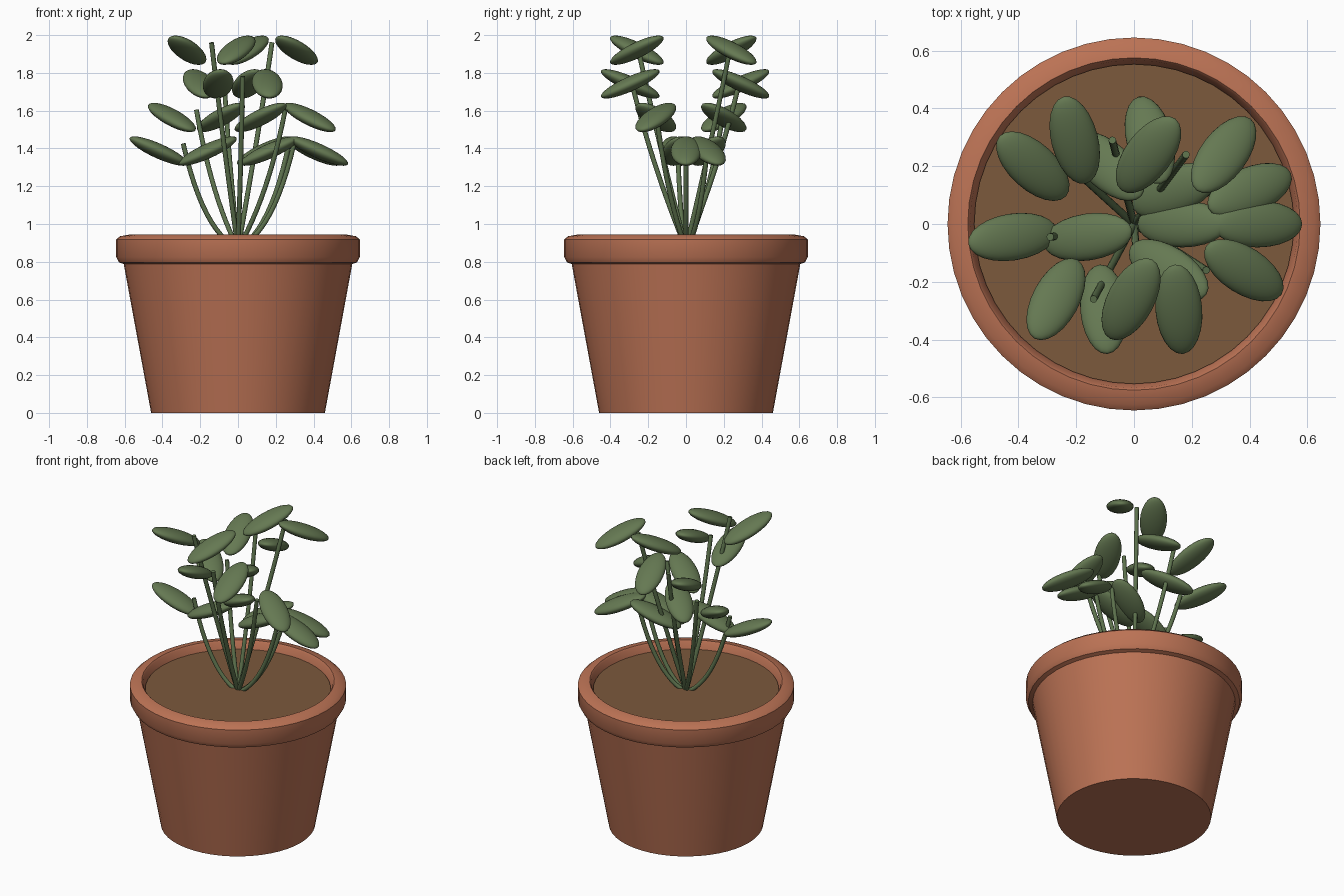
import bpy, math
from math import sin, cos, pi
from mathutils import Vector

if "Cube" in bpy.data.objects:
    bpy.data.objects.remove(bpy.data.objects["Cube"])


def material(name, color):
    m = bpy.data.materials.new(name)
    m.diffuse_color = (*color, 1)
    m.use_nodes = True
    m.node_tree.nodes["Principled BSDF"].inputs["Base Color"].default_value = m.diffuse_color
    return m


CLAY = material("terracotta", (0.50, 0.17, 0.09))
EARTH = material("earth", (0.20, 0.10, 0.045))
GREEN = material("leaf_green", (0.13, 0.19, 0.085))
STEM = material("stem_green", (0.11, 0.17, 0.075))


def lathe(name, profile, mat, sides=48):
    """Revolve an (r, z) profile about z; r = 0 makes a pole."""
    verts, faces, rings = [], [], []
    for r, z in profile:
        n = 1 if r == 0 else sides
        rings.append(range(len(verts), len(verts) + n))
        verts += [(r * cos(2 * pi * k / sides), r * sin(2 * pi * k / sides), z) for k in range(n)]
    for a, b in zip(rings, rings[1:]):
        for k in range(sides):
            j = (k + 1) % sides
            if len(a) == 1:
                faces.append((a[0], b[j], b[k]))
            elif len(b) == 1:
                faces.append((a[k], a[j], b[0]))
            else:
                faces.append((a[k], a[j], b[j], b[k]))
    return finish(name, verts, faces, mat)


def finish(name, verts, faces, mat):
    me = bpy.data.meshes.new(name)
    me.from_pydata(verts, [], faces)
    me.materials.append(mat)
    ob = bpy.data.objects.new(name, me)
    bpy.context.collection.objects.link(ob)
    smooth(ob)
    return ob


def smooth(ob, angle=40):
    bpy.ops.object.select_all(action='DESELECT')
    ob.select_set(True)
    bpy.context.view_layer.objects.active = ob
    bpy.ops.object.shade_smooth_by_angle(angle=math.radians(angle))


def stem(name, p0, p1, p2, radius=0.013, steps=12, sides=10):
    """Round tube along a quadratic curve."""
    verts, faces = [], []
    side = Vector((-p2.y, p2.x, 0)).normalized()
    for i in range(steps + 1):
        t = i / steps
        p = p0 * (1 - t) ** 2 + p1 * 2 * t * (1 - t) + p2 * t * t
        d = ((p1 - p0) * (1 - t) + (p2 - p1) * t).normalized()
        up = d.cross(side)
        for k in range(sides):
            a = 2 * pi * k / sides
            verts.append(p + (side * cos(a) + up * sin(a)) * radius)
    for i in range(steps):
        for k in range(sides):
            a, b = i * sides + k, i * sides + (k + 1) % sides
            faces.append((a, b, b + sides, a + sides))
    faces += [tuple(reversed(range(sides))), tuple(range(steps * sides, (steps + 1) * sides))]
    return finish(name, verts, faces, STEM)


def leaf(name, loc, tilt, yaw):
    """Flattened ellipsoid blade."""
    bpy.ops.mesh.primitive_uv_sphere_add(segments=24, ring_count=14, radius=1,
                                         location=loc, rotation=(0, tilt, yaw))
    ob = bpy.context.object
    ob.name = name
    ob.scale = (0.17, 0.081, 0.039)
    ob.data.materials.append(GREEN)
    bpy.ops.object.shade_smooth()


# Pot with rolled rim
lathe("pot", [(0, 0), (0.46, 0), (0.605, 0.788), (0.63, 0.797), (0.645, 0.825),
              (0.645, 0.918), (0.625, 0.935), (0.575, 0.944), (0.567, 0.935),
              (0.55, 0.86), (0, 0.86)], CLAY)

# Soil disc
lathe("soil", [(0, 0.85), (0.553, 0.85), (0.553, 0.893), (0, 0.893)], EARTH)

# Stems, each carrying a pair of leaves; heights cycle through four levels
tips = [(0.297, 0.0), (0.18, 0.24), (-0.075, 0.29), (-0.22, 0.20), (-0.29, -0.045),
        (-0.14, -0.26), (0.025, -0.295), (0.25, -0.16), (0.27, 0.115)]
for i, (x, y) in enumerate(tips):
    level = -i % 4
    z = 1.386 + 0.178 * level
    yaw = math.atan2(y, x)
    base = Vector((0, 0, 0.87))
    bend = Vector((0.64 * x, 0.64 * y, 0.96 + 0.185 * level))
    stem(f"stem_{i}", base, bend, Vector((x, y, z + 0.04)))
    for s in (-1, 1):
        leaf(f"leaf_{i}_{'left' if s < 0 else 'right'}", (x + 0.13 * s, y, z), 0.42 * s, yaw)
